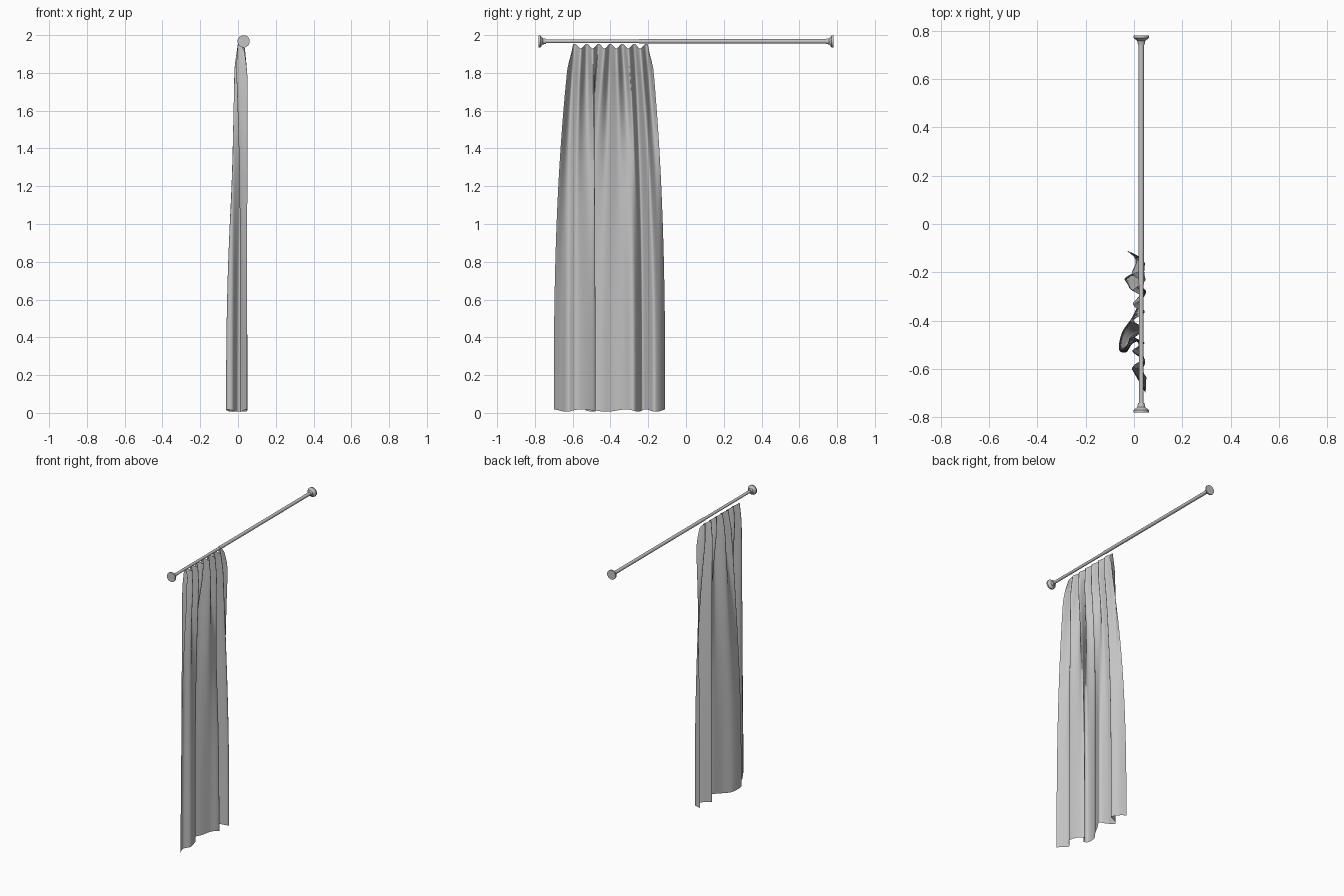
import bpy, bmesh, math
from mathutils import Vector

if "Cube" in bpy.data.objects:
    bpy.data.objects.remove(bpy.data.objects["Cube"])

ROD_X, ROD_Z = 0.03, 1.967


def make_material(name, color):
    mat = bpy.data.materials.new(name)
    mat.use_nodes = True
    mat.diffuse_color = color
    mat.node_tree.nodes["Principled BSDF"].inputs["Base Color"].default_value = color
    return mat


GREY = make_material("light grey", (0.55, 0.55, 0.55, 1))


def finish(name, bm, angle):
    mesh = bpy.data.meshes.new(name)
    bm.to_mesh(mesh)
    bm.free()
    mesh.materials.append(GREY)
    obj = bpy.data.objects.new(name, mesh)
    bpy.context.collection.objects.link(obj)
    bpy.ops.object.select_all(action='DESELECT')
    obj.select_set(True)
    bpy.context.view_layer.objects.active = obj
    bpy.ops.object.shade_smooth_by_angle(angle=math.radians(angle))
    return obj


def lathe(name, profile, sides):
    """Turn (radius, y) pairs around the rod axis and cap both ends."""
    bm = bmesh.new()
    rings = []
    for r, y in profile:
        angles = [2 * math.pi * (i + 0.5) / sides for i in range(sides)]
        rings.append([bm.verts.new((ROD_X + r * math.cos(a), y, ROD_Z + r * math.sin(a)))
                      for a in angles])
    for a, b in zip(rings, rings[1:]):
        for i in range(sides):
            j = (i + 1) % sides
            bm.faces.new((a[i], a[j], b[j], b[i]))
    bm.faces.new(rings[0])
    bm.faces.new(rings[-1])
    bmesh.ops.recalc_face_normals(bm, faces=bm.faces)
    return finish(name, bm, 35)


# Telescoping rod: a thin inner tube sliding into a thicker outer tube
lathe("inner_rod", [(0.0095, -0.76), (0.0095, -0.2)], 16)
lathe("outer_rod", [(0.0115, -0.25), (0.0115, 0.76)], 16)

# Wall flanges at both ends
for name, s in (("front_flange", -1), ("back_flange", 1)):
    lathe(name, [(0.033, s * 0.78), (0.033, s * 0.771), (0.017, s * 0.758),
                 (0.014, s * 0.742)], 12)

# Plan of the folds along the hem, as x, y points
HEM = [Vector(p) for p in (
    (-0.03, -0.11), (0.02, -0.135), (0.045, -0.17), (0.0, -0.20), (-0.04, -0.23),
    (0.01, -0.25), (0.05, -0.28), (0.02, -0.33), (-0.01, -0.39), (-0.05, -0.45),
    (-0.062, -0.52), (-0.03, -0.53), (0.0, -0.48), (0.025, -0.51), (0.045, -0.58),
    (0.01, -0.62), (0.025, -0.66), (0.048, -0.70))]


def along_hem(t):
    """Catmull-Rom point on the hem, t from 0 to 1."""
    last = len(HEM) - 1
    i = min(int(t * last), last - 1)
    u = t * last - i
    a, b, c, d = (HEM[max(0, min(last, k))] for k in range(i - 1, i + 3))
    return 0.5 * (2 * b + (c - a) * u + (2 * a - 5 * b + 4 * c - d) * u * u
                  + (3 * b - a - 3 * c + d) * u ** 3)


# Curtain: gathered pleats at the top easing into wide folds at the hem
COLS, ROWS, PLEATS = 144, 48, 7
bm = bmesh.new()
grid = []
for row in range(ROWS + 1):
    v = row / ROWS
    line = []
    for col in range(COLS + 1):
        t = col / COLS
        wave = math.cos(2 * math.pi * PLEATS * t)
        hem = along_hem(t)
        pinch = 1 - 0.45 * max(0, (v - 0.93) / 0.07)
        top = Vector((0.018 + 0.034 * wave * pinch, -0.18 - 0.44 * t))
        p = hem.lerp(top, v ** 2.6)
        corner = max(0, abs(2 * t - 1) - 0.9) / 0.1
        z_top = 1.942 - 0.012 * wave - 0.03 * corner ** 2
        z_low = 0.012 + 0.006 * math.cos(2 * math.pi * 5 * t)
        # Tuck the upper corners inward so they look rounded
        tuck = 0.015 * max(0, (v - 0.95) / 0.05) ** 2 * (1 - 2 * t) * corner
        line.append(bm.verts.new((p.x, p.y - tuck, z_low + (z_top - z_low) * v)))
    grid.append(line)
for low, high in zip(grid, grid[1:]):
    for i in range(COLS):
        bm.faces.new((low[i + 1], low[i], high[i], high[i + 1]))
finish("curtain", bm, 60)
